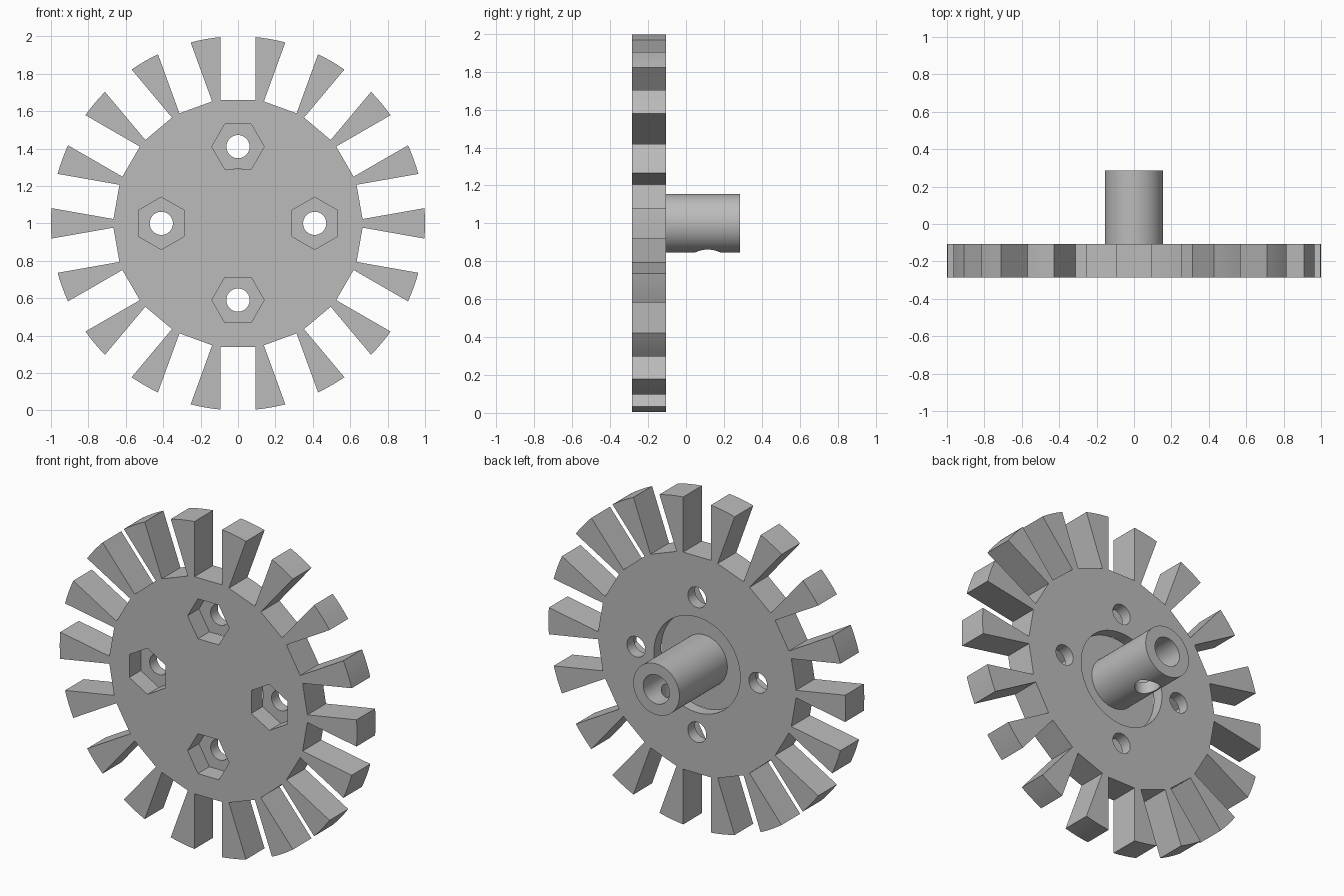
import bpy
import bmesh
from math import pi, sin, cos, asin, radians
from mathutils import Matrix, Vector

if "Cube" in bpy.data.objects:
    bpy.data.objects.remove(bpy.data.objects["Cube"], do_unlink=True)

TEETH = 18
SLOT_HALF, SLOT_FLOOR = 0.093, 0.66
FRONT, PLATE_BACK, SHAFT_END = -0.285, -0.106, 0.285
CENTRE = Vector((0, 0, 1))

grey = bpy.data.materials.new("plain_grey")
grey.use_nodes = True
grey.diffuse_color = (0.5, 0.5, 0.5, 1)
grey.node_tree.nodes["Principled BSDF"].inputs["Base Color"].default_value = grey.diffuse_color


def prism(name, outline, y0, y1):
    """Extrude an (x, z) outline from y0 to y1 around the wheel centre."""
    bm = bmesh.new()
    face = bm.faces.new([bm.verts.new((x, y0, z + 1)) for x, z in outline])
    moved = bmesh.ops.extrude_face_region(bm, geom=[face])["geom"]
    bmesh.ops.translate(bm, vec=(0, y1 - y0, 0),
                        verts=[v for v in moved if isinstance(v, bmesh.types.BMVert)])
    bmesh.ops.recalc_face_normals(bm, faces=bm.faces)
    mesh = bpy.data.meshes.new(name)
    bm.to_mesh(mesh)
    bm.free()
    mesh.materials.append(grey)
    obj = bpy.data.objects.new(name, mesh)
    bpy.context.collection.objects.link(obj)
    return obj


def ring(radius, sides, cx=0, cz=0, turn=0):
    return [(cx + radius * cos(turn + 2 * pi * i / sides),
             cz + radius * sin(turn + 2 * pi * i / sides)) for i in range(sides)]


def cut(target, cutter):
    cutter.hide_render = True
    mod = target.modifiers.new("cut", "BOOLEAN")
    mod.operation = "DIFFERENCE"
    mod.solver = "EXACT"
    mod.object = cutter
    bpy.context.view_layer.objects.active = target
    bpy.ops.object.modifier_apply(modifier=mod.name)
    bpy.data.objects.remove(cutter, do_unlink=True)


def smooth(obj):
    bpy.ops.object.select_all(action="DESELECT")
    obj.select_set(True)
    bpy.context.view_layer.objects.active = obj
    bpy.ops.object.shade_smooth_by_angle(angle=radians(15))


# Slotted wheel: parallel-sided slots with flat floors leave flared teeth
outline = []
half_tip = pi / TEETH - asin(SLOT_HALF)
for i in range(TEETH):
    mid = 2 * pi * i / TEETH
    for side in (-1, 1):
        a = mid + side * pi / TEETH
        root = (SLOT_FLOOR * cos(a) + side * SLOT_HALF * sin(a),
                SLOT_FLOOR * sin(a) - side * SLOT_HALF * cos(a))
        if side < 0:
            outline.append(root)
            outline += [(cos(mid + half_tip * t / 2), sin(mid + half_tip * t / 2))
                        for t in range(-2, 3)]
        else:
            outline.append(root)
wheel = prism("slotted_wheel", outline, FRONT, PLATE_BACK)

# Round recess around the shaft on the back
cut(wheel, prism("recess_cutter", ring(0.29, 96), PLATE_BACK - 0.07, 0))

# Four bolt holes with hexagonal nut pockets on the front
for i in range(4):
    a = i * pi / 2
    x, z = 0.41 * cos(a), 0.41 * sin(a)
    cut(wheel, prism("hole_cutter", ring(0.062, 48, x, z), -0.5, 0.2))
    cut(wheel, prism("nut_cutter", ring(0.14, 6, x, z, a + pi / 6), -0.5, FRONT + 0.11))
smooth(wheel)

# Hollow shaft with a set-screw hole from below
shaft = prism("hollow_shaft", ring(0.155, 96), PLATE_BACK - 0.08, SHAFT_END)
cut(shaft, prism("bore_cutter", ring(0.088, 64), PLATE_BACK, 0.5))
screw = prism("screw_cutter", ring(0.07, 48), 0, 0.4)
screw.data.transform(Matrix.Translation((0, 0.115, 1)) @ Matrix.Rotation(-pi / 2, 4, "X")
                     @ Matrix.Translation(-CENTRE))
cut(shaft, screw)
smooth(shaft)
